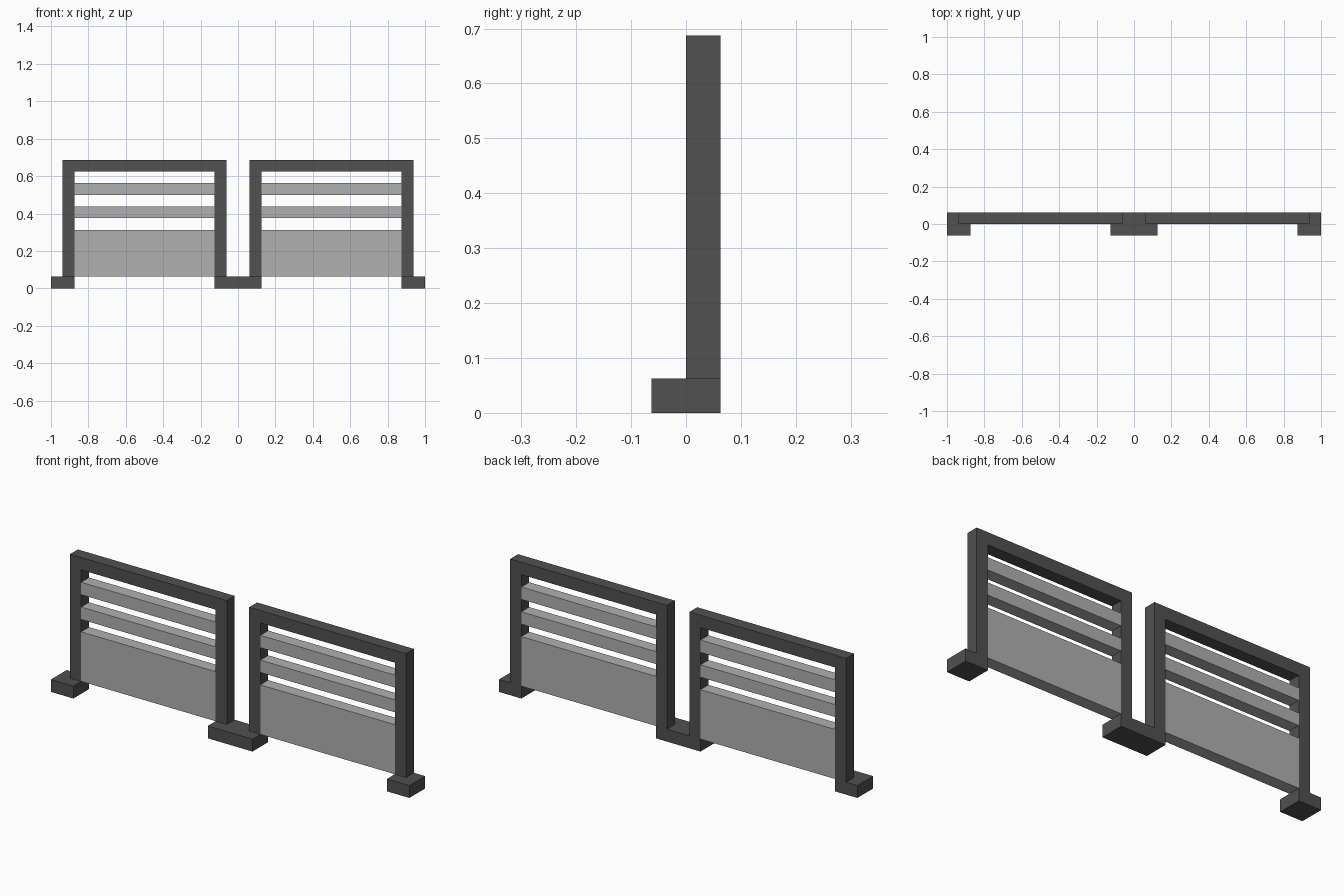
import bpy

U = 1 / 16  # module: every part sits on a 1/16 grid

old = bpy.data.objects.get("Cube")
if old:
    bpy.data.objects.remove(old, do_unlink=True)


def material(name, value):
    m = bpy.data.materials.new(name)
    m.use_nodes = True
    colour = (value, value, value, 1)
    m.diffuse_color = colour
    m.node_tree.nodes["Principled BSDF"].inputs["Base Color"].default_value = colour
    return m


dark = material("dark grey", 0.082)
light = material("light grey", 0.434)


def box(name, x, y, z, mat):
    """Box from (min, max) ranges in grid modules."""
    corners = [(a * U, b * U, c * U) for a in x for b in y for c in z]
    faces = [(0, 1, 3, 2), (4, 6, 7, 5), (0, 4, 5, 1),
             (2, 3, 7, 6), (0, 2, 6, 4), (1, 5, 7, 3)]
    mesh = bpy.data.meshes.new(name)
    mesh.from_pydata(corners, [], faces)
    mesh.materials.append(mat)
    obj = bpy.data.objects.new(name, mesh)
    bpy.context.collection.objects.link(obj)


# Shared foot between the two fence panels
box("centre_foot", (-2, 2), (-1, 1), (0, 1), dark)

for side, s in (("left", 1), ("right", -1)):
    def part(name, x0, x1, y, z, mat):
        box(f"{side}_{name}", sorted((s * x0, s * x1)), y, z, mat)

    # Outer foot and frame
    part("outer_foot", 14, 16, (-1, 1), (0, 1), dark)
    part("inner_post", 1, 2, (0, 1), (1, 11), dark)
    part("outer_post", 14, 15, (0, 1), (1, 11), dark)
    part("top_rail", 2, 14, (0, 1), (10, 11), dark)
    # Infill
    part("lower_panel", 2, 14, (0, 1), (1, 5), light)
    part("lower_slat", 2, 14, (0, 1), (6, 7), light)
    part("upper_slat", 2, 14, (0, 1), (8, 9), light)
